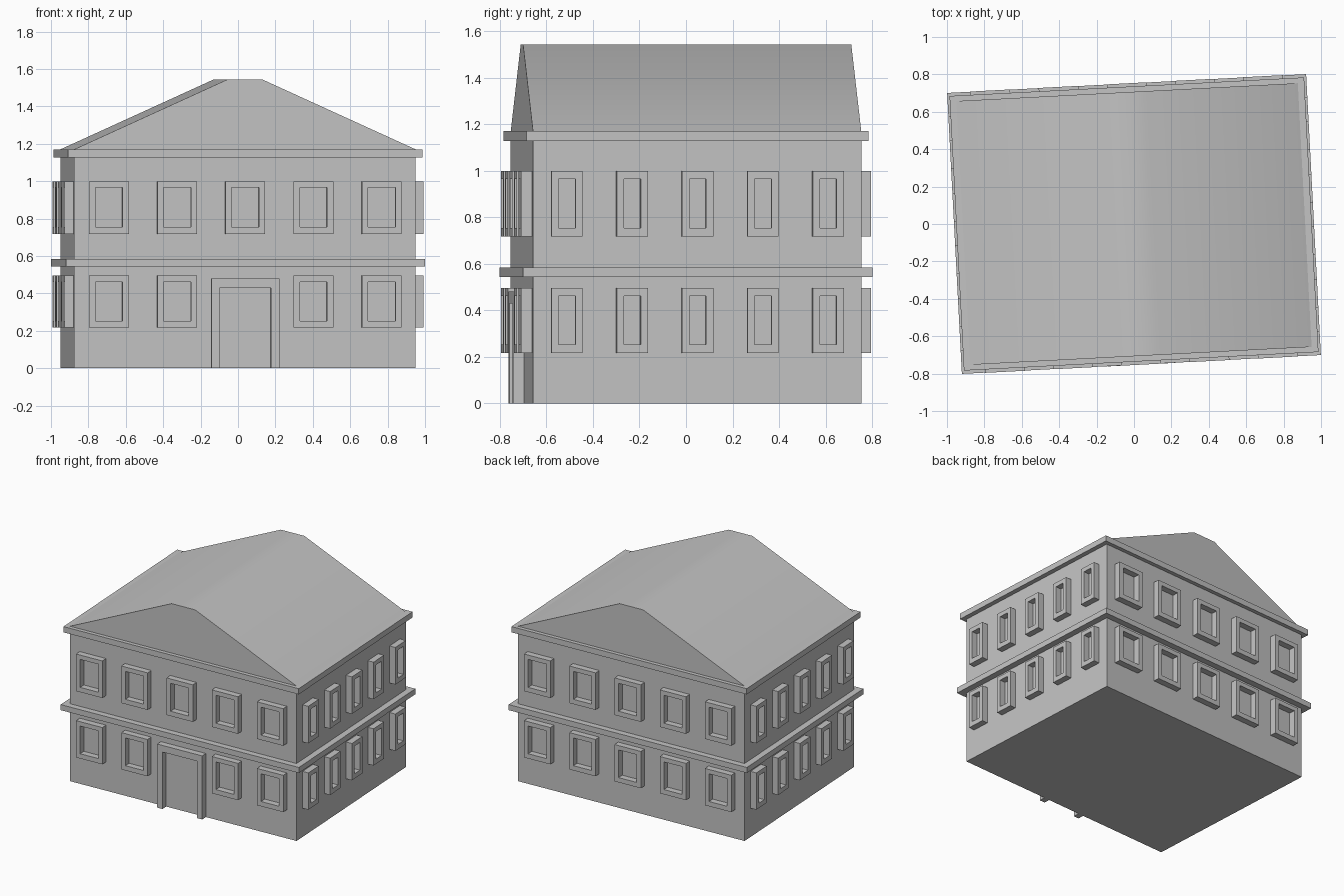
import bpy, bmesh
from math import radians
from mathutils import Matrix, Vector

cube = bpy.data.objects.get("Cube")
if cube:
    bpy.data.objects.remove(cube, do_unlink=True)

TURN = radians(3)              # the whole house is turned slightly
HW, HD = 0.914, 0.706          # half width and half depth of the walls
PROUD = 0.047                  # how far the frames stand out

stone = bpy.data.materials.new("grey stone")
stone.use_nodes = True
grey = (0.55, 0.55, 0.55, 1)
stone.diffuse_color = grey
stone.node_tree.nodes["Principled BSDF"].inputs["Base Color"].default_value = grey


def finish(name, bm):
    bmesh.ops.recalc_face_normals(bm, faces=bm.faces)
    mesh = bpy.data.meshes.new(name)
    bm.to_mesh(mesh)
    bm.free()
    mesh.materials.append(stone)
    obj = bpy.data.objects.new(name, mesh)
    obj.rotation_euler.z = TURN
    bpy.context.collection.objects.link(obj)
    return obj


def box(name, hw, hd, z0, z1):
    bm = bmesh.new()
    size = Matrix.Diagonal((2 * hw, 2 * hd, z1 - z0, 1))
    bmesh.ops.create_cube(bm, size=1, matrix=Matrix.Translation((0, 0, (z0 + z1) / 2)) @ size)
    return finish(name, bm)


def extrude_faces(bm, verts, faces, y0, y1):
    """Closed solid from (x, z) points and faces, swept from y0 to y1."""
    vs = [bm.verts.new((x, y0, z)) for x, z in verts]
    fs = [bm.faces.new([vs[i] for i in f]) for f in faces]
    geom = bmesh.ops.extrude_face_region(bm, geom=fs, use_keep_orig=True)["geom"]
    new = [g for g in geom if isinstance(g, bmesh.types.BMVert)]
    bmesh.ops.translate(bm, verts=new, vec=(0, y1 - y0, 0))


def rect(u, z0, z1, half):
    return [(u - half, z0), (u + half, z0), (u + half, z1), (u - half, z1)]


def windows(name, side, dist, spacing, half, border, skip_door=False):
    """Two rows of five window frames on one facade."""
    bm = bmesh.new()
    ring = [(i, (i + 1) % 4, 4 + (i + 1) % 4, 4 + i) for i in range(4)]
    for z0, z1 in ((0.217, 0.495), (0.718, 0.998)):
        for k in range(-2, 3):
            if skip_door and k == 0 and z0 < 0.5:
                continue
            u = k * spacing
            pts = rect(u, z0, z1, half) + rect(u, z0 + 0.036, z1 - 0.033, half - border)
            extrude_faces(bm, pts, ring, -dist + 0.005, -dist - PROUD)
    bm.transform(Matrix.Rotation(radians(side), 4, "Z"))
    return finish(name, bm)


# Walls and horizontal mouldings
box("walls", HW, HD, 0, 1.15)
box("belt_course", 0.961, 0.752, 0.543, 0.585)
box("eaves_cornice", 0.949, 0.735, 1.127, 1.17)

# Roof with a narrow flat ridge and upright gables
bm = bmesh.new()
extrude_faces(bm, [(-HW, 1.17), (HW, 1.17), (0.095, 1.543), (-0.095, 1.543)],
              [(0, 1, 2, 3)], -HD, HD)
roof = finish("roof", bm)
bpy.ops.object.select_all(action="DESELECT")
roof.select_set(True)
bpy.context.view_layer.objects.active = roof
bpy.ops.object.shade_smooth_by_angle(angle=radians(30))

# Window frames on all four sides
windows("front_windows", 0, HD, 0.365, 0.106, 0.033, skip_door=True)
windows("left_windows", 90, HW, 0.281, 0.067, 0.031)
windows("back_windows", 180, HD, 0.365, 0.106, 0.033)
windows("right_windows", 270, HW, 0.281, 0.067, 0.031)

# Door surround: two posts and a lintel
bm = bmesh.new()
out, inn = 0.182, 0.138
extrude_faces(bm, [(-out, 0), (-inn, 0), (-inn, 0.43), (inn, 0.43),
                   (inn, 0), (out, 0), (out, 0.48), (-out, 0.48)],
              [(0, 1, 2, 7), (7, 2, 3, 6), (3, 4, 5, 6)], -HD + 0.005, -HD - PROUD)
finish("door_surround", bm)
